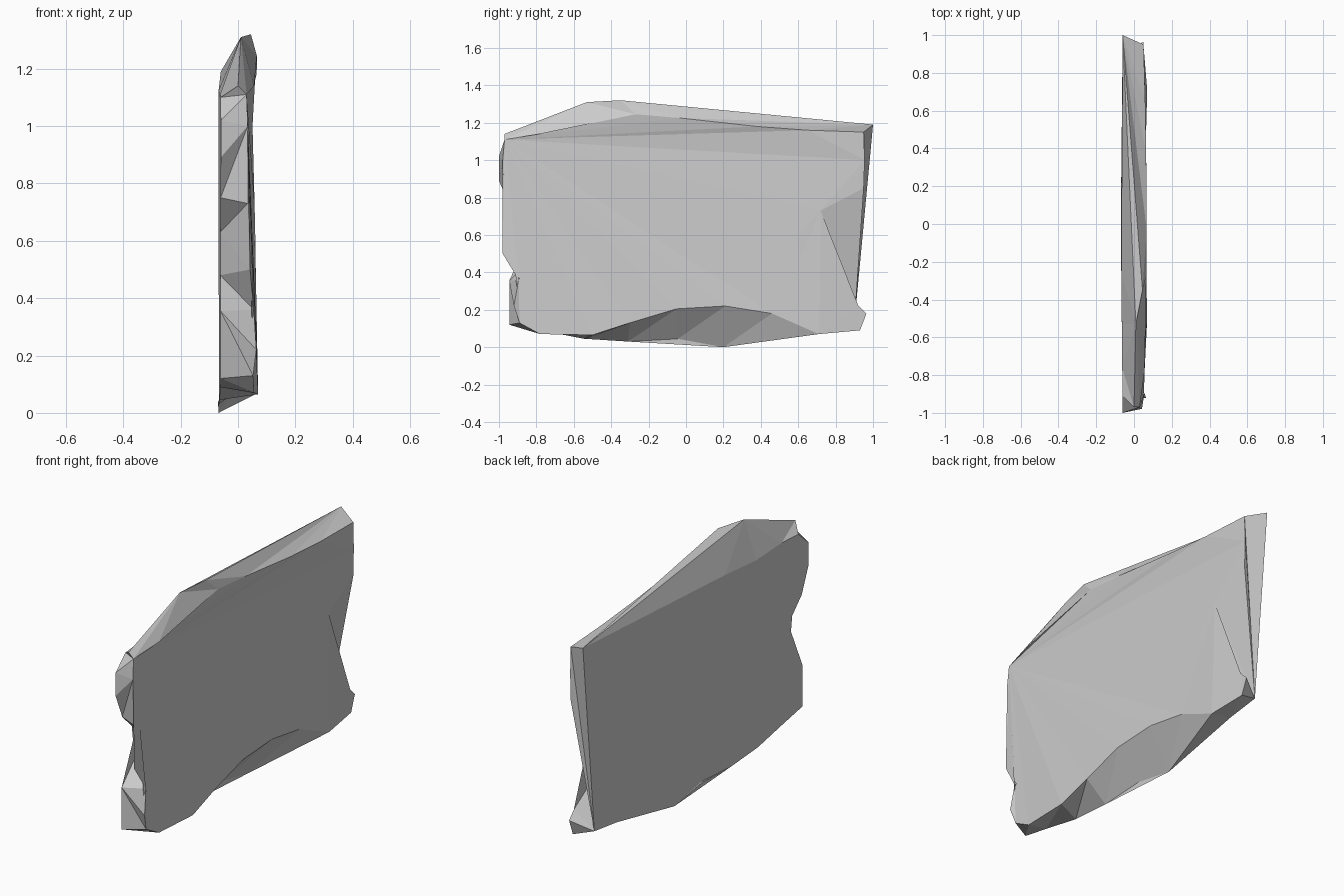
import bpy, bmesh

if "Cube" in bpy.data.objects:
    bpy.data.objects.remove(bpy.data.objects["Cube"])

bm = bmesh.new()
cache = {}


def vert(x, y, z):
    key = (round(x, 4), round(y, 4), round(z, 4))
    if key not in cache:
        cache[key] = bm.verts.new(key)
    return cache[key]


def front(points):
    """Points (y, z[, x]) on the gently bowed +x face."""
    return [vert(p[2] if len(p) > 2 else 0.067 - 0.018 * p[0] ** 2, p[0], p[1])
            for p in points]


def back(points):
    return [vert(-0.07 + 0.01 * abs(y), y, z) for y, z in points]


def params(run):
    d = [0.0]
    for a, b in zip(run, run[1:]):
        d.append(d[-1] + (a.co - b.co).length)
    return [t / d[-1] if d[-1] else 0 for t in d]


def bridge(a, b):
    """Triangle strip between two runs of vertices."""
    ta, tb = params(a), params(b)
    i = j = 0
    while i < len(a) - 1 or j < len(b) - 1:
        if j == len(b) - 1 or (i < len(a) - 1 and ta[i + 1] <= tb[j + 1]):
            tri = (a[i], a[i + 1], b[j])
            i += 1
        else:
            tri = (a[i], b[j + 1], b[j])
            j += 1
        bm.faces.new(tri)


# front face outline, side by side
f_top = front([(.95, 1.15), (.65, 1.16), (.38, 1.18), (-.03, 1.225)])
f_bevel = front([(-.03, 1.225), (-.27, 1.245), (-.78, 1.14), (-.97, 1.11, .03)])
f_near = front([(-.97, 1.11, .03), (-.98, 1.0, .034), (-.96, .73, .034),
                (-.98, .5, .042), (-.895, .36, .055), (-.92, .22, .064), (-.89, .13)])
f_bottom = front([(-.89, .13), (-.78, .07), (-.5, .065, .07), (-.3, .13), (-.05, .205),
                  (.21, .22), (.46, .18), (.71, .07, .07), (.93, .09)])
f_far = front([(.93, .09), (.965, .18), (.92, .225), (.72, .34), (.61, .48),
               (.605, .61), (.72, .73), (.95, .85), (.955, 1.0), (.95, 1.15)])
# raised crest along the top
crest = front([(-.35, 1.32, .045), (-.53, 1.31, .01), (-.97, 1.14, 0)])

# back face outline
b_top = back([(1, 1.19), (-.25, 1.125), (-.53, 1.10), (-.76, 1.11), (-.91, 1.10)])
b_near = back([(-.91, 1.10), (-1, 1.02), (-1, .89), (-.94, .75), (-.82, .63),
               (-.82, .48), (-.945, .355), (-.945, .12)])
b_bottom = back([(-.945, .12), (-.78, .09), (-.545, .045), (-.31, .03), (-.05, .04),
                 (.2, 0), (.7, .1), (.9, .125)])
b_far = back([(.9, .125), (1, 1.19)])

# rim facets
bridge(f_top + crest[:1], b_top[:1])
bridge(f_bevel, crest)
bridge(crest, b_top)
bridge(crest[-1:] + f_near, b_near)
bridge(f_bottom, b_bottom)
bridge(f_far, b_far)

# broad faces
caps = [bm.faces.new([v for run in runs for v in run[:-1]])
        for runs in ((f_top, f_bevel, f_near, f_bottom, f_far),
                     (b_top, b_near, b_bottom, b_far))]
bmesh.ops.triangulate(bm, faces=caps)
bmesh.ops.recalc_face_normals(bm, faces=bm.faces[:])

mesh = bpy.data.meshes.new("stone_slab")
bm.to_mesh(mesh)
bm.free()
slab = bpy.data.objects.new("stone_slab", mesh)
bpy.context.collection.objects.link(slab)
